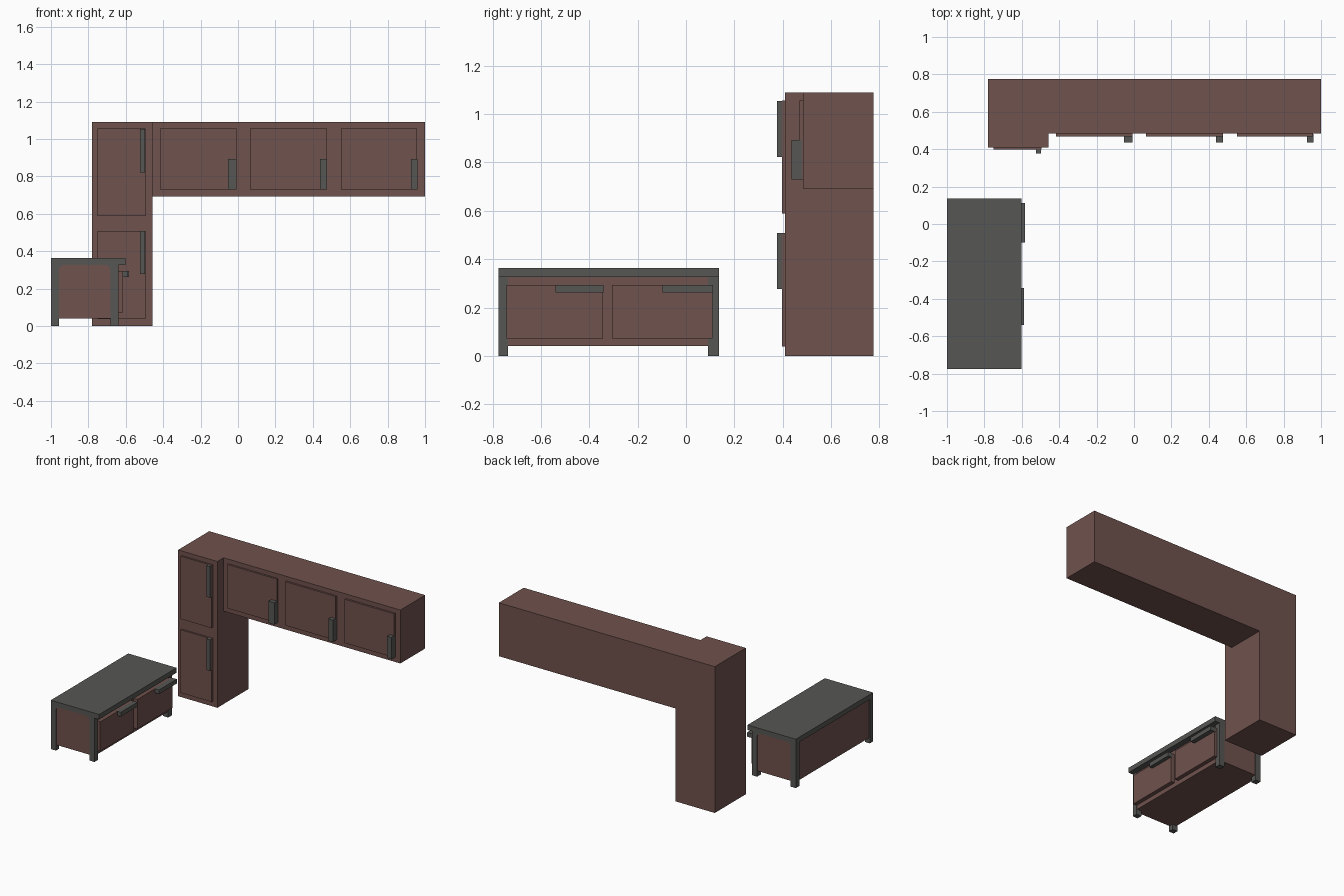
import bpy, bmesh, math

if "Cube" in bpy.data.objects:
    bpy.data.objects.remove(bpy.data.objects["Cube"])


def material(name, rgb):
    m = bpy.data.materials.new(name)
    m.diffuse_color = (*rgb, 1)
    m.use_nodes = True
    m.node_tree.nodes["Principled BSDF"].inputs["Base Color"].default_value = m.diffuse_color
    return m


BROWN = material("brown_wood", (0.160, 0.085, 0.075))
GREY = material("dark_grey", (0.093, 0.093, 0.089))


def finish(name, bm, mat):
    bmesh.ops.recalc_face_normals(bm, faces=bm.faces)
    me = bpy.data.meshes.new(name)
    bm.to_mesh(me)
    bm.free()
    me.materials.append(mat)
    ob = bpy.data.objects.new(name, me)
    bpy.context.collection.objects.link(ob)
    return ob


def box_mesh(x, y, z):
    bm = bmesh.new()
    bmesh.ops.create_cube(bm, size=1)
    for v in bm.verts:
        v.co = [r[0] if c < 0 else r[1] for c, r in zip(v.co, (x, y, z))]
    return bm


def box(name, x, y, z, mat):
    return finish(name, box_mesh(x, y, z), mat)


# Cabinet carcass: tall column with the wall unit extruded out of its side
bm = box_mesh((-0.78, -0.457), (0.41, 0.775), (0, 1.09))
for co, no in (((0, 0, 0.692), (0, 0, 1)), ((0, 0.483, 0), (0, 1, 0))):
    bmesh.ops.bisect_plane(bm, geom=bm.verts[:] + bm.edges[:] + bm.faces[:],
                           plane_co=co, plane_no=no)
bm.normal_update()
side = [f for f in bm.faces if f.normal.x > 0.9
        and f.calc_center_median().z > 0.692 and f.calc_center_median().y > 0.483]
new = bmesh.ops.extrude_face_region(bm, geom=side)["geom"]
for v in new:
    if isinstance(v, bmesh.types.BMVert):
        v.co.x = 1.0
bmesh.ops.delete(bm, geom=[f for f in side if f.is_valid], context="FACES_ONLY")
finish("cabinet_carcass", bm, BROWN)

# Column doors and handles
for label, z0, z1, h0, h1 in (("lower", 0.038, 0.508, 0.277, 0.508),
                              ("upper", 0.588, 1.056, 0.822, 1.054)):
    box(label + "_column_door", (-0.75, -0.495), (0.397, 0.411), (z0, z1), BROWN)
    box(label + "_column_handle", (-0.525, -0.496), (0.377, 0.408), (h0, h1), GREY)

# Wall unit doors and handles
for i, (x0, x1, hx) in enumerate(((-0.417, -0.008, -0.054), (0.063, 0.476, 0.438),
                                  (0.55, 0.958, 0.924))):
    box(f"wall_door_{i + 1}", (x0, x1), (0.469, 0.485), (0.73, 1.056), BROWN)
    box(f"wall_handle_{i + 1}", (hx, x1 + 0.001), (0.437, 0.48), (0.729, 0.892), GREY)

# Low chest: top and body
box("chest_top", (-1.0, -0.602), (-0.775, 0.136), (0.327, 0.364), GREY)
box("chest_body", (-0.994, -0.646), (-0.769, 0.130), (0.04, 0.328), BROWN)

# Legs with a rounded bracket under the top
R = 0.03
for ex, s, xname in ((-1.0, 1, "back"), (-0.64, -1, "front")):
    inner = [(0.042, 0)] + [
        (0.042 + R - R * math.cos(a), 0.327 - R + R * math.sin(a))
        for a in (i * math.pi / 8 for i in range(5))]
    prof = [(0, 0)] + inner + [(0, 0.327)]
    for y0, y1, yname in ((-0.775, -0.736, "left"), (0.092, 0.136, "right")):
        bm = bmesh.new()
        face = bm.faces.new([bm.verts.new((ex + s * u, y0, z)) for u, z in prof])
        ext = bmesh.ops.extrude_face_region(bm, geom=[face])["geom"]
        for v in ext:
            if isinstance(v, bmesh.types.BMVert):
                v.co.y = y1
        finish(f"{xname}_{yname}_leg", bm, GREY)

# Drawers and their pulls
for i, (y0, y1, h0, hx) in enumerate(((-0.742, -0.343, -0.54, -0.588),
                                      (-0.305, 0.11, -0.098, -0.582))):
    box(f"drawer_front_{i + 1}", (-0.648, -0.616), (y0, y1), (0.073, 0.293), BROWN)
    box(f"drawer_pull_{i + 1}", (-0.625, hx), (h0, y1 + 0.001), (0.262, 0.294), GREY)
